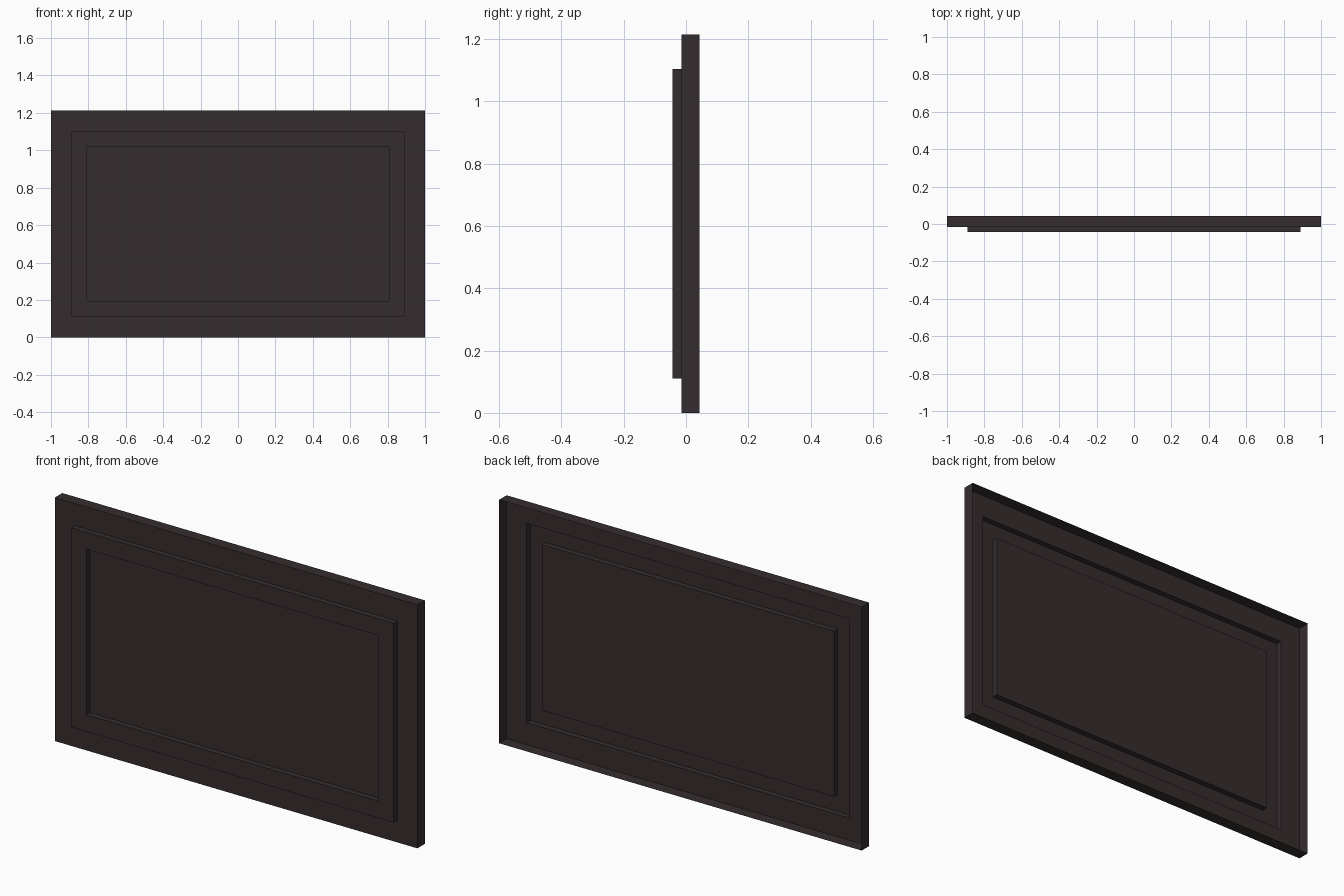
import bpy, bmesh

if "Cube" in bpy.data.objects:
    bpy.data.objects.remove(bpy.data.objects["Cube"])

W, H = 1.0, 1.214           # half width, height

mat = bpy.data.materials.new("dark brown")
mat.diffuse_color = (0.036, 0.0255, 0.0273, 1)
mat.use_nodes = True
mat.node_tree.nodes["Principled BSDF"].inputs["Base Color"].default_value = mat.diffuse_color

# Open-backed pressed panel: (inset from the outer edge, y) of each rectangular step
STEPS = [
    (0.0, 0.044),       # open back rim
    (0.0, -0.015),      # outer border
    (0.11, -0.015),
    (0.11, -0.044),     # raised moulding
    (0.194, -0.044),
    (0.194, -0.015),    # sunken centre
]

bm = bmesh.new()


def rect_loop(inset, y):
    x, lo, hi = W - inset, inset, H - inset
    return [bm.verts.new(p) for p in ((-x, y, lo), (x, y, lo), (x, y, hi), (-x, y, hi))]


loops = [rect_loop(*s) for s in STEPS]
for a, b in zip(loops, loops[1:]):
    for i in range(4):
        j = (i + 1) % 4
        bm.faces.new((a[i], a[j], b[j], b[i]))
bm.faces.new(loops[-1])     # centre field, facing -y

mesh = bpy.data.meshes.new("wall_panel")
bm.to_mesh(mesh)
bm.free()
mesh.materials.append(mat)
panel = bpy.data.objects.new("wall_panel", mesh)
bpy.context.collection.objects.link(panel)
